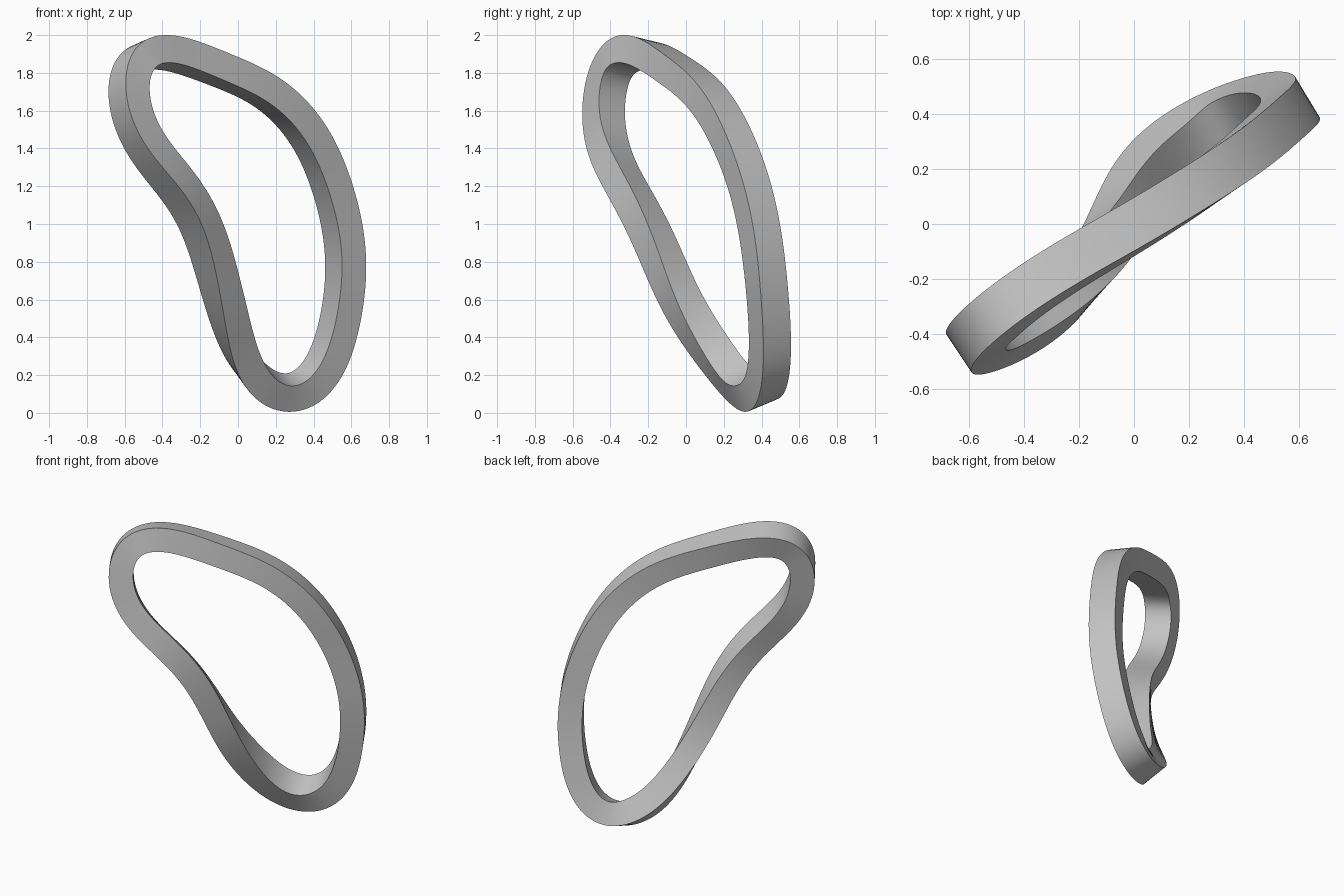
import bpy, bmesh, math
from mathutils import Vector

cube = bpy.data.objects.get("Cube")
if cube:
    bpy.data.objects.remove(cube)

WIDTH, DEPTH, STEPS, SEGMENTS, HARMONICS = 0.15, 0.17, 10, 180, 7

# Front outer edge of the band, with the direction of its depth at each station
STATIONS = [
    ((-.36, -.31, 2.0), (-.52, .82, -.2)), ((0, -.10, 1.89), (-.53, .84, -.12)),
    ((.23, .04, 1.76), (-.54, .84, -.06)), ((.41, .15, 1.6), (-.54, .84, -.02)),
    ((.53, .24, 1.4), (-.53, .85, 0)), ((.61, .31, 1.2), (-.52, .85, 0)),
    ((.68, .38, .8), (-.52, .85, 0)), ((.63, .41, .4), (-.5, .85, .1)),
    ((.48, .385, .1), (-.45, .85, .25)), ((.27, .32, 0), (-.36, .84, .4)),
    ((.07, .18, .1), (-.32, .82, .48)), ((-.03, .03, .3), (-.45, .77, .42)),
    ((-.09, -.16, .6), (-.62, .73, .22)), ((-.15, -.275, .88), (-.72, .66, .03)),
    ((-.21, -.35, 1.04), (-.72, .66, -.1)), ((-.32, -.45, 1.2), (-.67, .68, -.2)),
    ((-.44, -.51, 1.35), (-.6, .72, -.24)), ((-.53, -.54, 1.5), (-.56, .76, -.22)),
    ((-.60, -.535, 1.75), (-.53, .82, -.18)), ((-.53, -.45, 1.94), (-.51, .81, -.25)),
]


def closed_spline(points):
    """Closed curve through the points."""
    pts = [Vector(p) for p in points]
    n, out = len(pts), []
    for i in range(n):
        a, b, c, d = (pts[(i + k) % n] for k in (-1, 0, 1, 2))
        for s in range(STEPS):
            t = s / STEPS
            out.append(b + (c - a) * t / 2 + (2 * a - 5 * b + 4 * c - d) * t**2 / 2
                       + (3 * b - a - 3 * c + d) * t**3 / 2)
    return out


def fair(values, angles, weights):
    """Rebuild a closed curve from its low harmonics at even spacing."""
    out = [Vector() for _ in range(SEGMENTS)]
    for k in range(HARMONICS + 1):
        scale = (1 if k else 0.5) / math.pi
        c, s = Vector(), Vector()
        for v, a, w in zip(values, angles, weights):
            c += v * math.cos(k * a) * w * scale
            s += v * math.sin(k * a) * w * scale
        for i in range(SEGMENTS):
            a = math.tau * i / SEGMENTS
            out[i] += c * math.cos(k * a) + s * math.sin(k * a)
    return out


# Measure the edge by length, then fair the edge and the depth direction
raw = closed_spline([s[0] for s in STATIONS])
gaps = [(raw[(i + 1) % len(raw)] - p).length for i, p in enumerate(raw)]
unit = math.tau / sum(gaps)
angles = [sum(gaps[:i]) * unit for i in range(len(raw))]
weights = [(gaps[i - 1] + g) / 2 * unit for i, g in enumerate(gaps)]
edge = fair(raw, angles, weights)
depth = fair(closed_spline([s[1] for s in STATIONS]), angles, weights)

# Sweep the rectangular section round the loop
bm = bmesh.new()
rings = []
for i, p in enumerate(edge):
    tangent = (edge[(i + 1) % SEGMENTS] - edge[i - 1]).normalized()
    back = (depth[i] - tangent * depth[i].dot(tangent)).normalized()
    inward = back.cross(tangent) * WIDTH
    back = back * DEPTH
    rings.append([bm.verts.new(q) for q in (p, p + inward, p + inward + back, p + back)])
for i in range(SEGMENTS):
    a, b = rings[i], rings[(i + 1) % SEGMENTS]
    for k in range(4):
        m = (k + 1) % 4
        bm.faces.new((a[k], a[m], b[m], b[k]))
bmesh.ops.recalc_face_normals(bm, faces=bm.faces)
mesh = bpy.data.meshes.new("twisted_band")
bm.to_mesh(mesh)
bm.free()
band = bpy.data.objects.new("twisted_band", mesh)
bpy.context.collection.objects.link(band)

# Plain grey finish
grey = bpy.data.materials.new("plain_grey")
grey.use_nodes = True
color = (0.55, 0.55, 0.55, 1)
grey.diffuse_color = color
grey.node_tree.nodes["Principled BSDF"].inputs["Base Color"].default_value = color
mesh.materials.append(grey)

bpy.context.view_layer.objects.active = band
band.select_set(True)
bpy.ops.object.shade_smooth_by_angle(angle=math.radians(35))
